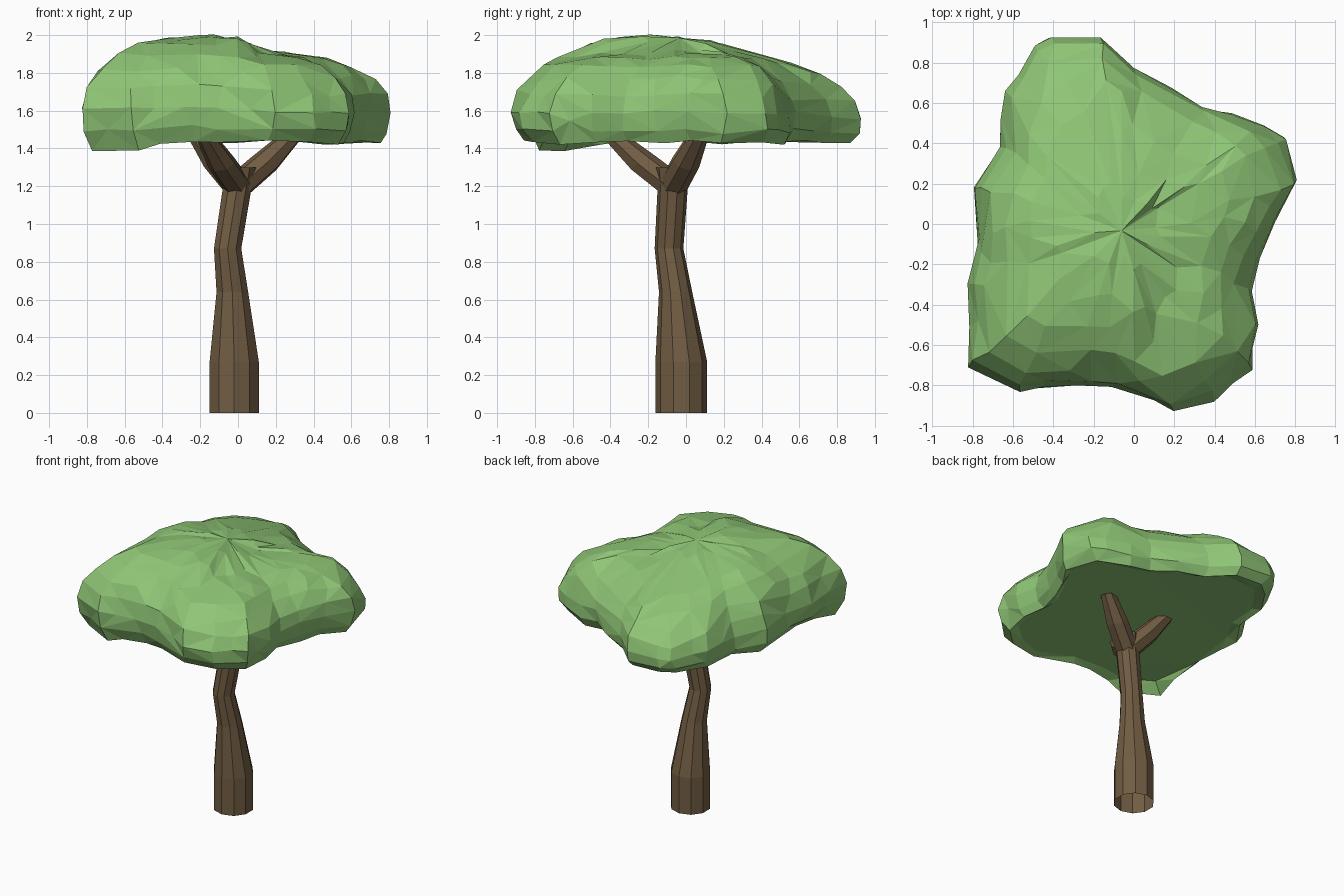
import bpy, bmesh, math, random
from mathutils import Vector, noise

if "Cube" in bpy.data.objects:
    bpy.data.objects.remove(bpy.data.objects["Cube"])

random.seed(4)


def material(name, rgb):
    m = bpy.data.materials.new(name)
    m.diffuse_color = (*rgb, 1)
    m.use_nodes = True
    m.node_tree.nodes["Principled BSDF"].inputs["Base Color"].default_value = m.diffuse_color
    return m


bark = material("brown bark", (0.165, 0.108, 0.056))
leaf = material("leaf green", (0.275, 0.56, 0.18))


def add_object(name, bm, mat):
    bmesh.ops.recalc_face_normals(bm, faces=bm.faces)
    mesh = bpy.data.meshes.new(name)
    bm.to_mesh(mesh)
    bm.free()
    mesh.materials.append(mat)
    ob = bpy.data.objects.new(name, mesh)
    bpy.context.collection.objects.link(ob)
    return ob


def bridge(bm, a, b):
    n = len(a)
    for i in range(n):
        bm.faces.new((a[i], a[(i + 1) % n], b[(i + 1) % n], b[i]))


def tube(name, stations, sides, tilt=None):
    """Skin rings (x, y, z, radius); tilt is the axis of the rings."""
    bm = bmesh.new()
    rot = Vector((0, 0, 1)).rotation_difference(Vector(tilt or (0, 0, 1)))
    prev = None
    for x, y, z, r in stations:
        ring = []
        for i in range(sides):
            a = 2 * math.pi * (i + 0.5) / sides
            p = rot @ Vector((r * math.cos(a), r * math.sin(a), 0))
            ring.append(bm.verts.new(p + Vector((x, y, z))))
        if prev:
            bridge(bm, prev, ring)
        prev = ring
    bm.faces.new(prev)
    return add_object(name, bm, bark)


# Trunk: bent, tapered, open at the foot
tube("trunk", [(-0.02, -0.025, 0, 0.137), (-0.02, -0.025, 0.27, 0.137),
               (-0.03, -0.055, 0.64, 0.088), (-0.055, -0.09, 0.87, 0.076),
               (-0.003, -0.07, 1.2, 0.08), (0.01, -0.07, 1.3, 0.09)], 10)

# Branches: short forks reaching into the crown
for k, (tx, ty, tz) in enumerate([(0.29, 0.07, 1.47), (-0.22, 0.07, 1.48),
                                  (-0.17, -0.38, 1.46)]):
    base = Vector((0.0, -0.07, 1.2))
    tip = Vector((tx, ty, tz))
    mid = base.lerp(tip, 0.5) - Vector((0, 0, 0.01))
    tube(f"branch_{k + 1}", [(*base, 0.078), (*mid, 0.075), (*tip, 0.05)], 7,
         (tip - base) + Vector((0, 0, 0.25)))

# Crown: plan outline swept over a flattened dome, roughened into facets
outline = [(0.81, 0.21), (0.74, 0.43), (0.65, 0.5), (0.32, 0.58), (0.05, 0.75),
           (-0.17, 0.93), (-0.38, 0.93), (-0.52, 0.86), (-0.65, 0.65),
           (-0.67, 0.38), (-0.79, 0.2), (-0.78, -0.1), (-0.8, -0.3),
           (-0.81, -0.7), (-0.58, -0.83), (-0.3, -0.79), (-0.1, -0.81),
           (0.2, -0.93), (0.42, -0.86), (0.58, -0.72), (0.62, -0.5),
           (0.58, -0.32), (0.63, -0.15), (0.72, 0.02)]
dome = [(0.86, 0.03), (0.93, -0.02), (0.99, 0.12), (1.0, 0.32), (0.965, 0.52),
        (0.89, 0.7), (0.78, 0.84), (0.62, 0.93), (0.43, 0.98), (0.22, 1.0)]
centre = Vector((-0.06, -0.03, 0))


def crown_top(x, y):
    step = min(1, max(0, (x + 0.0) / 0.12))
    return min(2.0 - 0.09 * step, 1.99 - 0.18 * max(0, y + 0.05))


plan = []
for i, p in enumerate(outline):
    a, b = Vector((*p, 0)), Vector((*outline[(i + 1) % len(outline)], 0))
    plan += [a, (a + b) / 2]

bm = bmesh.new()
prev = first = None
for k, (s, f) in enumerate(dome):
    ring = []
    for p in plan:
        q = centre + (p - centre) * s
        z = 1.44 + f * (crown_top(q.x, q.y) - 1.44)
        if k > 0:
            n = noise.noise_vector(Vector((q.x, q.y, z)) * 4.5)
            amp = 0.035 if k < 7 else 0.02
            q = q + Vector((n.x, n.y, 0)) * amp
            z += n.z * (0.025 if k < 7 else 0.015) + random.uniform(-0.008, 0.008)
        if k == 1 and q.x < -0.5 and q.y < -0.55:
            z -= 0.04  # drooping corner
        ring.append(bm.verts.new((q.x, q.y, z)))
    if prev:
        bridge(bm, prev, ring)
    else:
        first = ring
    prev = ring
bm.faces.new(first)
tip = bm.verts.new((centre.x, centre.y, 1.985))
for i in range(len(prev)):
    bm.faces.new((prev[i], prev[(i + 1) % len(prev)], tip))
bmesh.ops.triangulate(bm, faces=bm.faces)
crown = add_object("leaf_crown", bm, leaf)
dec = crown.modifiers.new("facets", 'DECIMATE')
dec.ratio = 0.5
